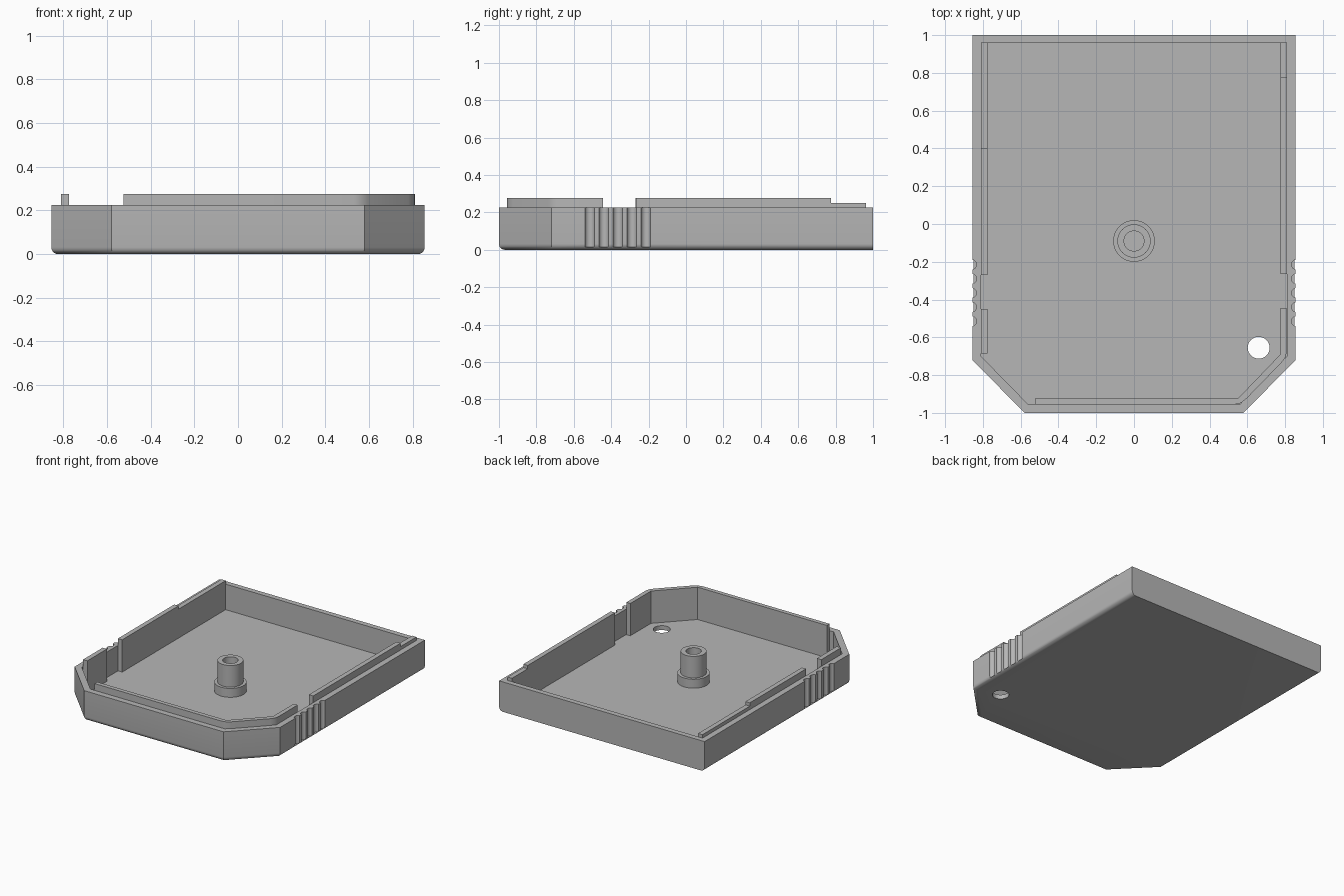
import bpy, bmesh, math

if "Cube" in bpy.data.objects:
    bpy.data.objects.remove(bpy.data.objects["Cube"])

GREY = (0.47, 0.47, 0.47, 1)
grey = bpy.data.materials.new("grey plastic")
grey.use_nodes = True
grey.diffuse_color = GREY
grey.node_tree.nodes["Principled BSDF"].inputs["Base Color"].default_value = GREY

FLOOR, WALL, LIP, LOW_LIP = 0.033, 0.225, 0.276, 0.251


def finish(name, bm):
    bmesh.ops.recalc_face_normals(bm, faces=bm.faces)
    mesh = bpy.data.meshes.new(name)
    bm.to_mesh(mesh)
    bm.free()
    mesh.materials.append(grey)
    obj = bpy.data.objects.new(name, mesh)
    bpy.context.collection.objects.link(obj)
    return obj


def prism_mesh(points, z0, z1):
    bm = bmesh.new()
    base = bm.faces.new([bm.verts.new((x, y, z0)) for x, y in points])
    top = bmesh.ops.extrude_face_region(bm, geom=[base])["geom"]
    verts = [g for g in top if isinstance(g, bmesh.types.BMVert)]
    bmesh.ops.translate(bm, vec=(0, 0, z1 - z0), verts=verts)
    return bm


def prism(name, points, z0, z1):
    return finish(name, prism_mesh(points, z0, z1))


def circle(cx, cy, r, n=32):
    steps = [2 * math.pi * i / n for i in range(n)]
    return [(cx + r * math.cos(a), cy + r * math.sin(a)) for a in steps]


def box(x0, x1, y0, y1):
    return [(x0, y0), (x1, y0), (x1, y1), (x0, y1)]


def select(obj):
    bpy.ops.object.select_all(action="DESELECT")
    obj.select_set(True)
    bpy.context.view_layer.objects.active = obj


def cut(obj, cutter):
    select(obj)
    mod = obj.modifiers.new("cut", "BOOLEAN")
    mod.operation = "DIFFERENCE"
    mod.solver = "EXACT"
    mod.object = cutter
    bpy.ops.object.modifier_apply(modifier=mod.name)
    bpy.data.objects.remove(cutter)


def smooth(obj):
    select(obj)
    bpy.ops.object.shade_smooth_by_angle(angle=math.radians(30))


def outline(half, back, front, corner_x, corner_y):
    right = [(corner_x, front), (half, corner_y), (half, back)]
    return right + [(-x, y) for x, y in reversed(right)]


# Tray body with rounded lower edges, except along the back
bm = prism_mesh(outline(0.855, 1, -1, 0.58, -0.72), 0, WALL)
low = [e for e in bm.edges
       if all(v.co.z < 0.001 for v in e.verts)
       and not all(v.co.y > 0.99 for v in e.verts)]
bmesh.ops.recalc_face_normals(bm, faces=bm.faces)
bmesh.ops.bevel(bm, geom=low, offset=0.032, offset_type="OFFSET",
                segments=6, profile=0.5, affect="EDGES")
tray = finish("tray", bm)

# Hollow inside and round floor hole
cut(tray, prism("cavity_cutter", outline(0.81, 0.96, -0.955, 0.56, -0.7), FLOOR, 0.5))
cut(tray, prism("hole_cutter", circle(0.66, -0.655, 0.058), -0.1, 0.3))

# Finger grip grooves on both sides
for side in (-1, 1):
    for i in range(5):
        groove = circle(side * 0.86, -0.215 - 0.075 * i, 0.026, 24)
        cut(tray, prism("groove_cutter", groove, 0.015, 0.5))
smooth(tray)

# Raised inner lips along the side walls
BASE = FLOOR - 0.01
for name, side, y0, y1, top in (
        ("right_lip_low", 1, 0.775, 0.962, LOW_LIP),
        ("right_lip", 1, -0.265, 0.775, LIP),
        ("left_lip_low", -1, 0.4, 0.962, LOW_LIP),
        ("left_lip", -1, -0.27, 0.4, LIP),
        ("left_front_lip", -1, -0.685, -0.45, LIP)):
    x0, x1 = sorted((side * 0.775, side * 0.811))
    prism(name, box(x0, x1, y0, y1), BASE, top)

# Front lip wrapping around one clipped corner
wrap = [(-0.525, -0.956), (0.53, -0.956), (0.565, -0.948), (0.595, -0.925),
        (0.78, -0.735), (0.8, -0.71), (0.808, -0.68), (0.808, -0.445),
        (0.775, -0.445), (0.775, -0.69), (0.55, -0.924), (-0.525, -0.924)]
smooth(prism("front_lip", wrap, BASE, LIP))

# Stepped hollow centre post, turned from a profile
bm = bmesh.new()
profile = [(0.11, BASE), (0.11, 0.1), (0.088, 0.1), (0.088, 0.262),
           (0.053, 0.262), (0.053, FLOOR + 0.005), (0, FLOOR + 0.005)]
verts = [bm.verts.new((r, 0, z)) for r, z in profile]
edges = [bm.edges.new(pair) for pair in zip(verts, verts[1:])]
bmesh.ops.spin(bm, geom=verts + edges, cent=(0, 0, 0), axis=(0, 0, 1),
               angle=2 * math.pi, steps=48)
bmesh.ops.remove_doubles(bm, verts=bm.verts, dist=0.0005)
post = finish("centre_post", bm)
post.location = (0, -0.09, 0)
smooth(post)
